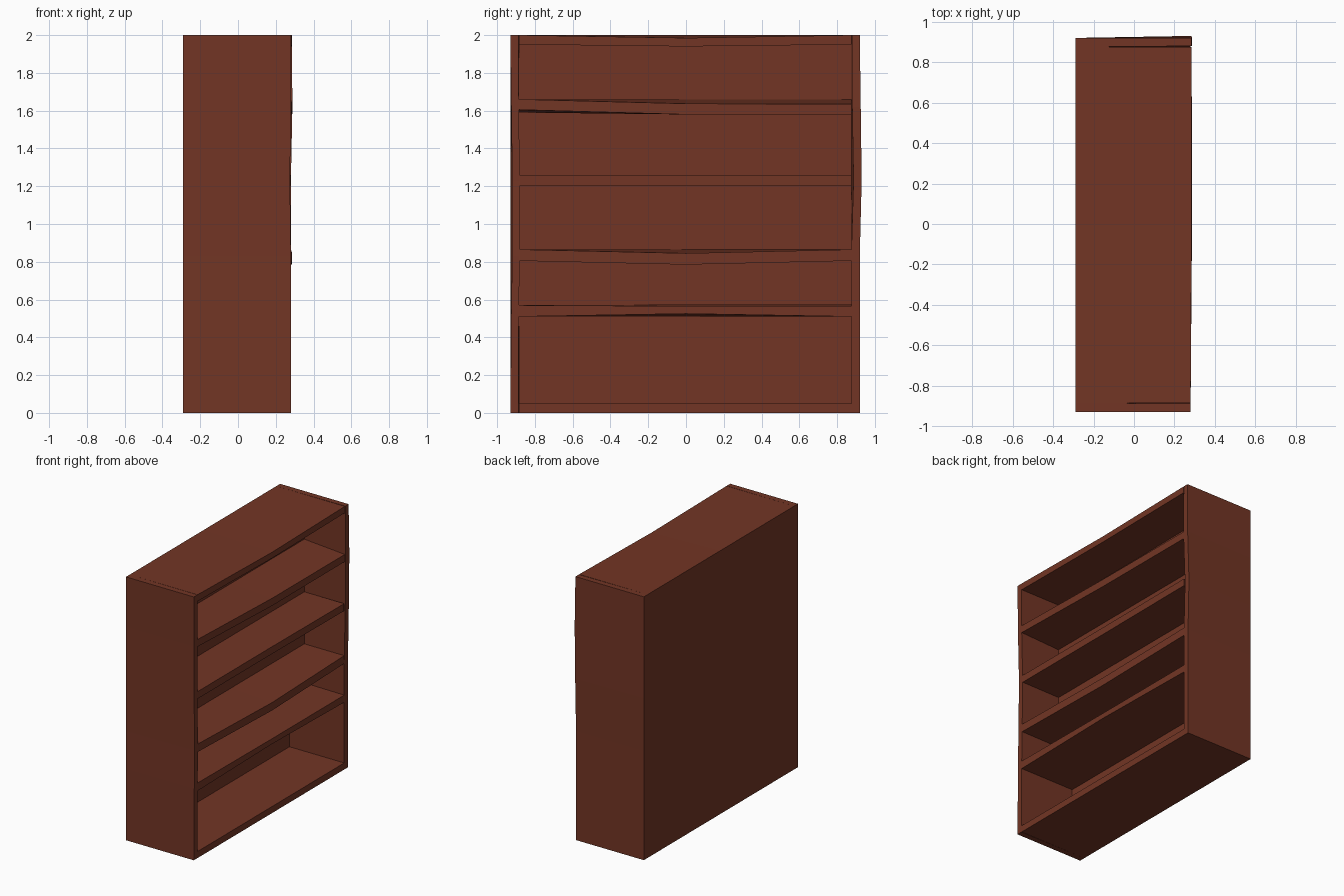
import bpy, bmesh

if "Cube" in bpy.data.objects:
    bpy.data.objects.remove(bpy.data.objects["Cube"])

wood = bpy.data.materials.new("red_brown_wood")
wood.diffuse_color = (0.17, 0.036, 0.018, 1)
wood.use_nodes = True
wood.node_tree.nodes["Principled BSDF"].inputs["Base Color"].default_value = wood.diffuse_color


def loft(name, sections):
    """Solid from a row of four-cornered sections."""
    bm = bmesh.new()
    rings = [[bm.verts.new(p) for p in s] for s in sections]
    for a, b in zip(rings, rings[1:]):
        for i in range(4):
            j = (i + 1) % 4
            bm.faces.new((a[i], a[j], b[j], b[i]))
    bm.faces.new(rings[0])
    bm.faces.new(rings[-1])
    bmesh.ops.recalc_face_normals(bm, faces=bm.faces)
    me = bpy.data.meshes.new(name)
    bm.to_mesh(me)
    bm.free()
    me.materials.append(wood)
    ob = bpy.data.objects.new(name, me)
    bpy.context.collection.objects.link(ob)


XB = -0.29          # rear face
XI = -0.055         # inner rear wall of the upper bays
XL = -0.18          # inner rear wall of the deep bottom bay
YL, YR = -0.885, 0.875


def board(name, xb, back, front, xf, y0=YL, y1=YR):
    """Horizontal board: back (z0, z1), front list of (z0, z1) at left, middle, right."""
    secs = []
    for y, (f0, f1), x in zip((y0, 0, y1), front, xf):
        secs.append([(xb, y, back[0]), (x, y, f0), (x, y, f1), (xb, y, back[1])])
    loft(name, secs)


# Carcass top and bottom, with the worn dip in the top edge
board("top_board", XB, (1.95, 2.0), [(1.95, 2.0), (1.94, 1.985), (1.95, 2.0)], (.28, .285, .285))
board("bottom_board", XB, (0, .05), [(0, .05)] * 3, (.28, .28, .28))

# Warped shelves
board("shelf_1", XL, (.51, .57), [(.51, .57), (.525, .565), (.51, .565)], (.28, .28, .28))
board("shelf_2", XI, (.805, .865), [(.805, .865), (.785, .845), (.805, .865)], (.28, .287, .28))
board("shelf_3", XI, (1.205, 1.26), [(1.205, 1.26)] * 3, (.275, .275, .28))
board("shelf_4", XI, (1.59, 1.66), [(1.605, 1.66), (1.58, 1.637), (1.58, 1.635)], (.28, .287, .285))


def side(name, yb_out, yb_in, rows):
    """Upright: rows of (z, front outer y, front inner y, front x)."""
    loft(name, [[(XB, yb_out, z), (x, fo, z), (x, fi, z), (XB, yb_in, z)]
                for z, fo, fi, x in rows])


# Uprights with slightly uneven front edges
side("left_side", -.93, YL, [(0, -.93, -.888, .28), (.54, -.925, -.885, .28),
                             (.83, -.92, -.88, .28), (1.23, -.92, -.88, .275),
                             (1.62, -.925, -.885, .28), (2, -.93, -.888, .28)])
side("right_side", .92, YR, [(0, .92, .875, .28), (.54, .92, .875, .28),
                             (.83, .92, .875, .28), (1.23, .93, .887, .28),
                             (1.62, .925, .88, .288), (2, .92, .88, .285)])

# Rear walls: thick behind the upper bays, thinner behind the bottom bay
for name, x, z0, z1 in (("upper_back", XI, .57, 1.95), ("lower_back", XL, .05, .57)):
    loft(name, [[(XB, y, z0), (x, y, z0), (x, y, z1), (XB, y, z1)] for y in (YL, YR)])
